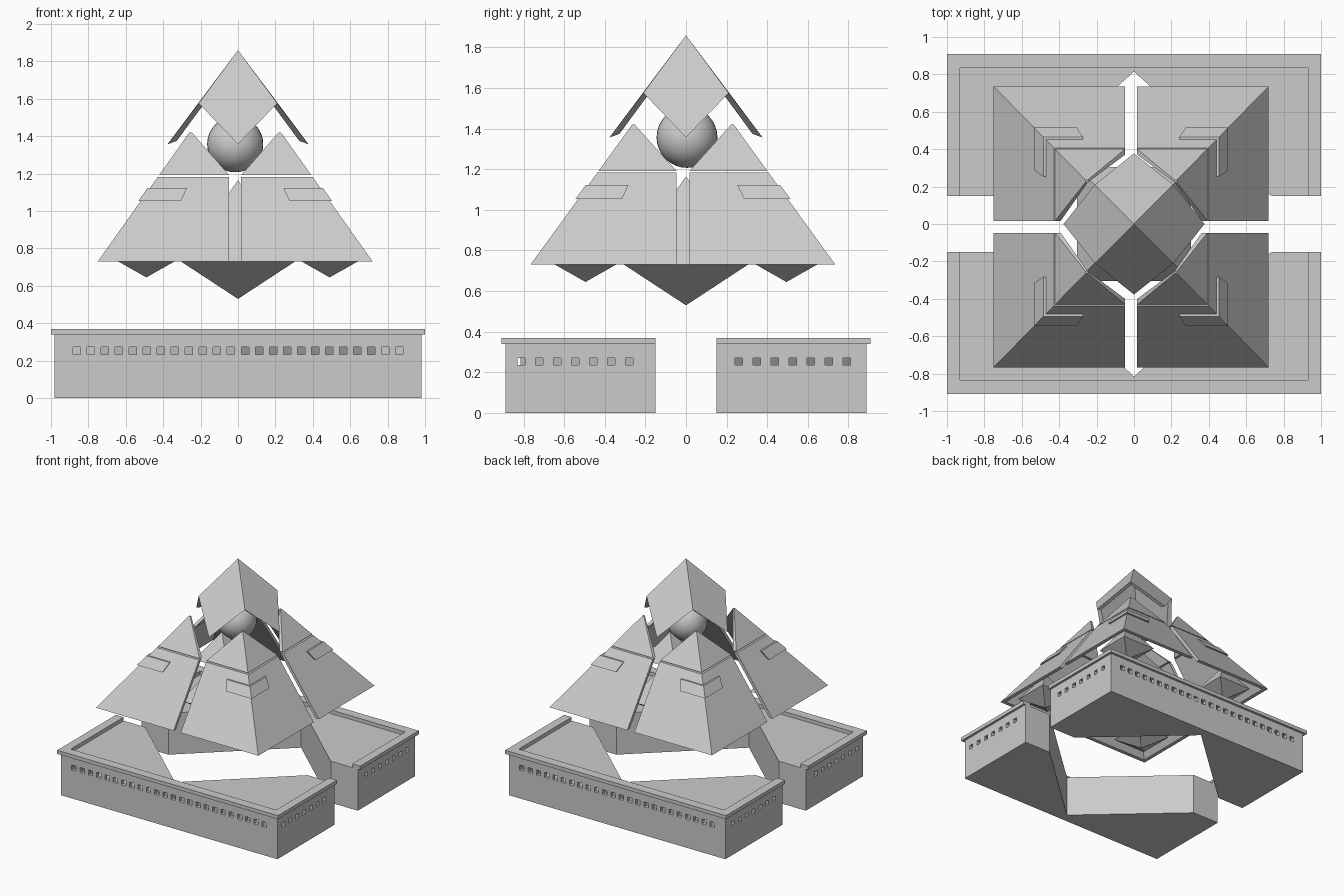
import bpy, bmesh, math
from mathutils import Vector

if "Cube" in bpy.data.objects:
    bpy.data.objects.remove(bpy.data.objects["Cube"])


def make(name, bm):
    bmesh.ops.recalc_face_normals(bm, faces=bm.faces)
    me = bpy.data.meshes.new(name)
    bm.to_mesh(me)
    bm.free()
    ob = bpy.data.objects.new(name, me)
    bpy.context.collection.objects.link(ob)
    return ob


def loft(name, sections):
    """Closed solid through equal-length rings of points."""
    bm = bmesh.new()
    rings = [[bm.verts.new(p) for p in s] for s in sections]
    n = len(rings[0])
    for a, b in zip(rings, rings[1:]):
        for i in range(n):
            j = (i + 1) % n
            bm.faces.new((a[i], a[j], b[j], b[i]))
    bm.faces.new(rings[0][::-1])
    bm.faces.new(rings[-1])
    return make(name, bm)


def prism(name, outline, z0, z1):
    return loft(name, [[(x, y, z) for x, y in outline] for z in (z0, z1)])


def boxes(name, items):
    bm = bmesh.new()
    for c, size in items:
        vs = bmesh.ops.create_cube(bm, size=1)["verts"]
        for v in vs:
            v.co = Vector(c) + Vector(a * b for a, b in zip(v.co, size))
    return make(name, bm)


# Two base buildings around a diamond-shaped courtyard
for s, label in ((-1, "front"), (1, "back")):
    outline = [(-.98, .15), (-.735, .15), (0, .815), (.735, .15), (.98, .15), (.98, .89), (-.98, .89)]
    hall = prism(label + "_building", [(x, s * y) for x, y in outline], 0, .34)
    rim = [(-1, .15), (-.93, .15), (-.93, .835), (.93, .835), (.93, .15), (1, .15), (1, .91), (-1, .91)]
    prism(label + "_parapet", [(x, s * y) for x, y in rim], .34, .37)

    # Window openings through the thin outer walls
    cuts = [((-.8625 + .075 * i, s * .89, .253), (.04, .06, .04)) for i in range(24)]
    start = .28 if s < 0 else .26
    for side in (-1, 1):
        cuts += [((side * .98, s * (start + .0886 * i), .253), (.06, .036, .036)) for i in range(7)]
    cutter = boxes(label + "_window_cutter", cuts)
    mod = hall.modifiers.new("windows", "BOOLEAN")
    mod.operation, mod.solver, mod.object = "DIFFERENCE", "EXACT", cutter
    bpy.context.view_layer.objects.active = hall
    bpy.ops.object.modifier_apply(modifier=mod.name)
    bpy.data.objects.remove(cutter)
    bm = bmesh.new()
    bm.from_mesh(hall.data)
    backs = []
    for f in bm.faces:
        c = f.calc_center_median()
        if f.calc_area() < .003 and (abs(abs(c.x) - .95) < .002 and abs(f.normal.x) > .9
                                     or abs(abs(c.y) - .86) < .002 and abs(f.normal.y) > .9):
            backs.append(f)
    bmesh.ops.delete(bm, geom=backs, context="FACES")
    bm.to_mesh(hall.data)
    bm.free()

# Hollow pyramid split into four floating quarters
C, Z0, ZT = -.015, .73, 1.765


def corner_section(sx, sy, z, gap, t, out=0):
    """L-shaped slice of one quarter shell at height z."""
    k = (ZT - z) / (ZT - Z0)
    hx, hy = .735 * k + out, .751 * k + out
    gy = gap + (hy - hx if gap > .1 else 0)
    pts = [(gap, hy), (hx, hy), (hx, gy), (hx - t, gy), (hx - t, hy - t), (gap, hy - t)]
    return [(C + sx * x, C + sy * y, z) for x, y in pts]


def crystal(name, x, y, r, low, high):
    """Double pyramid with a square waist."""
    bm = bmesh.new()
    ring = [bm.verts.new((x + a * r, y + b * r, Z0)) for a, b in ((-1, -1), (1, -1), (1, 1), (-1, 1))]
    for z in (low, high):
        tip = bm.verts.new((x, y, z))
        for i in range(4):
            bm.faces.new((ring[i], ring[(i + 1) % 4], tip))
    return make(name, bm)


for sx in (-1, 1):
    for sy in (-1, 1):
        tag = ("left" if sx < 0 else "right") + ("_front" if sy < 0 else "_back")
        S = lambda *a: corner_section(sx, sy, *a)
        loft("lower_shell_" + tag, [S(Z0, .032, .03), S(1.183, .032, .03)])
        loft("upper_shell_" + tag, [S(1.192, .032, .03), S(1.42, .232, .013)])
        loft("corner_band_" + tag, [S(1.053, .29, .03, .013), S(1.123, .258, .03, .013)])
        crystal("small_crystal_" + tag, sx * .49, sy * .495, .15, .645, .94)

crystal("central_crystal", 0, 0, .305, .53, 1.165)

# Floating cap: four kite faces with thickness
bm = bmesh.new()
layers = []
for apex, (c, cz), (m, mz) in ((1.86, (.21, 1.576), (.377, 1.357)), (1.82, (.19, 1.562), (.328, 1.374))):
    top = bm.verts.new((0, 0, apex))
    ring = []
    for a, b in ((1, 0), (1, 1), (0, 1), (-1, 1), (-1, 0), (-1, -1), (0, -1), (1, -1)):
        r, z = (c, cz) if a and b else (m, mz)
        ring.append(bm.verts.new((a * r, b * r, z)))
    for i in range(0, 8, 2):
        bm.faces.new((top, ring[i - 1], ring[i], ring[i + 1]))
    layers.append(ring)
for i in range(8):
    j = (i + 1) % 8
    bm.faces.new((layers[0][i], layers[0][j], layers[1][j], layers[1][i]))
make("floating_cap", bm)

# Smooth orb under the cap
bm = bmesh.new()
bmesh.ops.create_uvsphere(bm, u_segments=32, v_segments=16, radius=.15)
bmesh.ops.translate(bm, verts=bm.verts, vec=(-.015, .005, 1.357))
for f in bm.faces:
    f.smooth = True
make("orb", bm)
